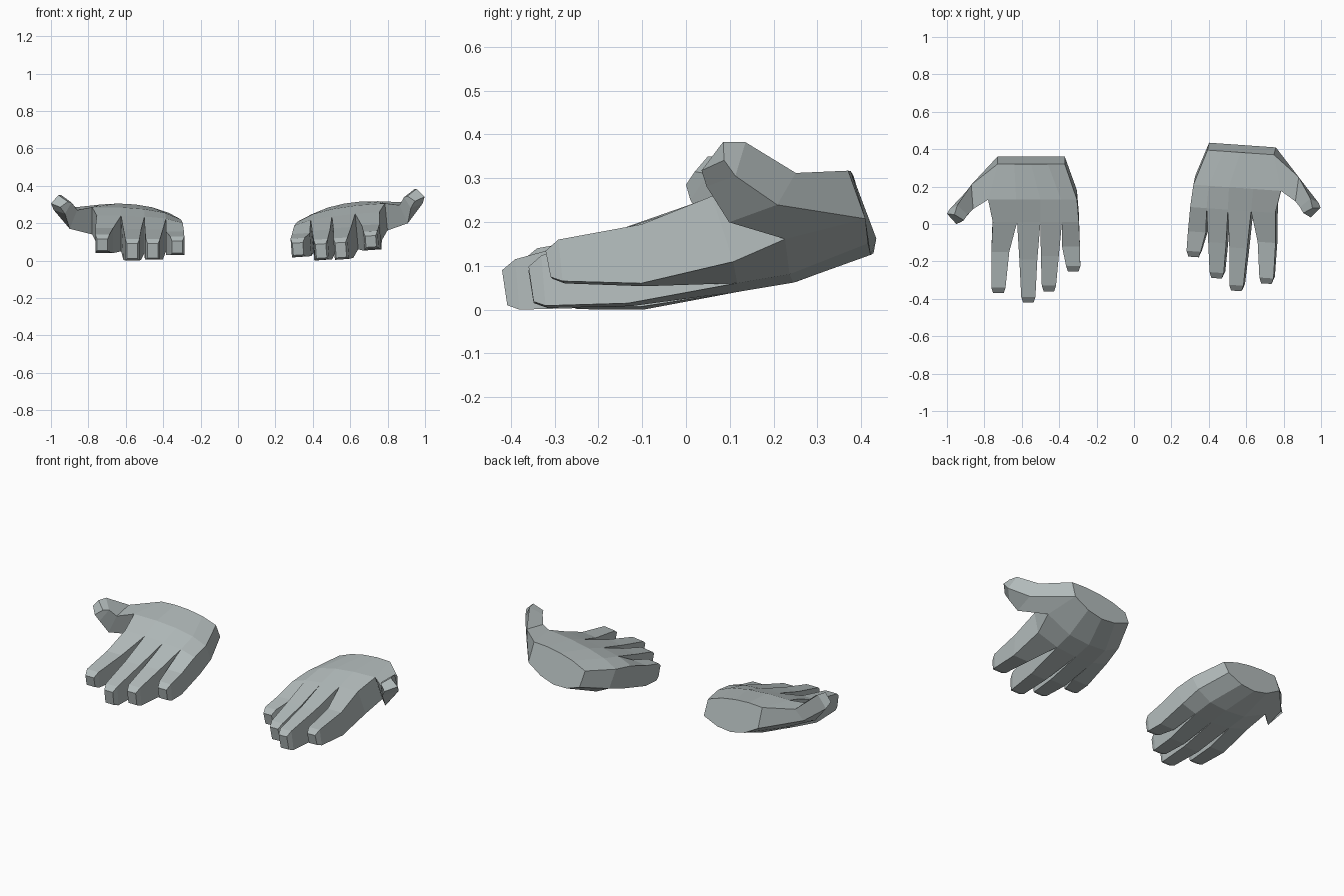
import bpy, bmesh
from mathutils import Matrix, Vector

cube = bpy.data.objects.get("Cube")
if cube:
    bpy.data.objects.remove(cube, do_unlink=True)

# One flat colour for both hands
skin = bpy.data.materials.new("pale_grey_green")
skin.use_nodes = True
colour = (0.45, 0.50, 0.50, 1)
skin.diffuse_color = colour
bsdf = skin.node_tree.nodes["Principled BSDF"]
bsdf.inputs["Base Color"].default_value = colour
bsdf.inputs["Roughness"].default_value = 0.8

# Palm rows: top y, bottom y, then x / top z / bottom z, little finger to index
PALM = {
    "wrist": (0.32, 0.36,
              (0.37, 0.46, 0.55, 0.64, 0.73),
              (0.255, 0.285, 0.3, 0.305, 0.3),
              (0.17, 0.13, 0.12, 0.14, 0.19)),
    "middle": (0.13, 0.18,
               (0.305, 0.39, 0.5, 0.63, 0.78),
               (0.22, 0.255, 0.275, 0.285, 0.285),
               (0.12, 0.07, 0.06, 0.07, 0.14)),
    "knuckles": (0.01, 0.06,
                 (0.295, 0.385, 0.5, 0.625, 0.755),
                 (0.2, 0.225, 0.235, 0.24, 0.24),
                 (0.08, 0.05, 0.04, 0.05, 0.09)),
}

# Fingers: (x, y, bottom z, top z) at the joint and at the tip
FINGERS = {
    "little": ((0.337, -0.12, 0.03, 0.155), (0.325, -0.255, 0.03, 0.13)),
    "ring": ((0.45, -0.17, 0.005, 0.165), (0.455, -0.36, 0.005, 0.115)),
    "long": ((0.565, -0.19, 0.005, 0.17), (0.565, -0.42, 0, 0.115)),
    "index": ((0.715, -0.15, 0.04, 0.175), (0.725, -0.37, 0.045, 0.14)),
}

# Thumb rings: outer top, inner top, inner bottom, outer bottom
THUMB = (
    ((0.87, 0.21, 0.285), (0.86, 0.08, 0.27), (0.9, 0.06, 0.17), (0.9, 0.17, 0.21)),
    ((0.945, 0.1, 0.35), (0.89, 0.05, 0.31), (0.925, 0.01, 0.25), (0.985, 0.08, 0.27)),
    ((0.96, 0.05, 0.35), (0.91, 0.02, 0.315), (0.95, 0, 0.285), (1, 0.055, 0.305)),
)


def section(x, half, y_top, y_bottom, low, high):
    """Four-sided finger section: top pair, then bottom pair."""
    return ((x - half, y_top, high), (x + half, y_top, high),
            (x + half, y_bottom, low), (x - half, y_bottom, low))


def grow(bm, base, rings):
    """Skin a limb from a base ring through the given rings and cap its end."""
    for points in rings:
        ring = [bm.verts.new(p) for p in points]
        for i in range(4):
            j = (i + 1) % 4
            bm.faces.new((base[i], base[j], ring[j], ring[i]))
        base = ring
    bm.faces.new(base)


def build_hand(name, matrix):
    bm = bmesh.new()

    # Palm
    top, bottom = [], []
    for y_top, y_bottom, xs, highs, lows in PALM.values():
        top.append([bm.verts.new((x, y_top, z)) for x, z in zip(xs, highs)])
        bottom.append([bm.verts.new((x, y_bottom, z)) for x, z in zip(xs, lows)])
    for r in range(2):
        for side in (top, bottom):
            for c in range(4):
                bm.faces.new((side[r][c], side[r][c + 1],
                              side[r + 1][c + 1], side[r + 1][c]))
        bm.faces.new((top[r][0], top[r + 1][0], bottom[r + 1][0], bottom[r][0]))
    bm.faces.new((top[1][4], top[2][4], bottom[2][4], bottom[1][4]))
    bm.faces.new(top[0] + bottom[0][::-1])

    # Fingers grow from the knuckle row, sharing the web edges
    for c, (joint, tip) in enumerate(FINGERS.values()):
        base = (top[2][c], top[2][c + 1], bottom[2][c + 1], bottom[2][c])
        jx, jy, jlow, jhigh = joint
        tx, ty, tlow, thigh = tip
        grow(bm, base, (
            section(jx, 0.048, jy, jy, jlow, jhigh),
            section(tx, 0.038, ty + 0.03, ty + 0.04, tlow, thigh),
            section(tx, 0.028, ty, ty + 0.012, tlow + 0.01, thigh - 0.025)))

    # Thumb grows from the side of the palm next to the wrist
    grow(bm, (top[0][4], top[1][4], bottom[1][4], bottom[0][4]), THUMB)

    bmesh.ops.transform(bm, matrix=matrix, verts=bm.verts)
    bmesh.ops.recalc_face_normals(bm, faces=bm.faces)
    mesh = bpy.data.meshes.new(name)
    bm.to_mesh(mesh)
    bm.free()
    mesh.materials.append(skin)
    hand = bpy.data.objects.new(name, mesh)
    bpy.context.collection.objects.link(hand)


# The right hand is mirrored; the left is turned and rolled a little
build_hand("right_hand", Matrix.Scale(-1, 4, Vector((1, 0, 0))))
pivot = Vector((0.55, -0.1, 0.15))
pose = (Matrix.Translation(pivot + Vector((0, 0.063, 0.005)))
        @ Matrix.Rotation(-0.07, 4, 'Z') @ Matrix.Rotation(-0.07, 4, 'Y')
        @ Matrix.Translation(-pivot))
build_hand("left_hand", pose)
